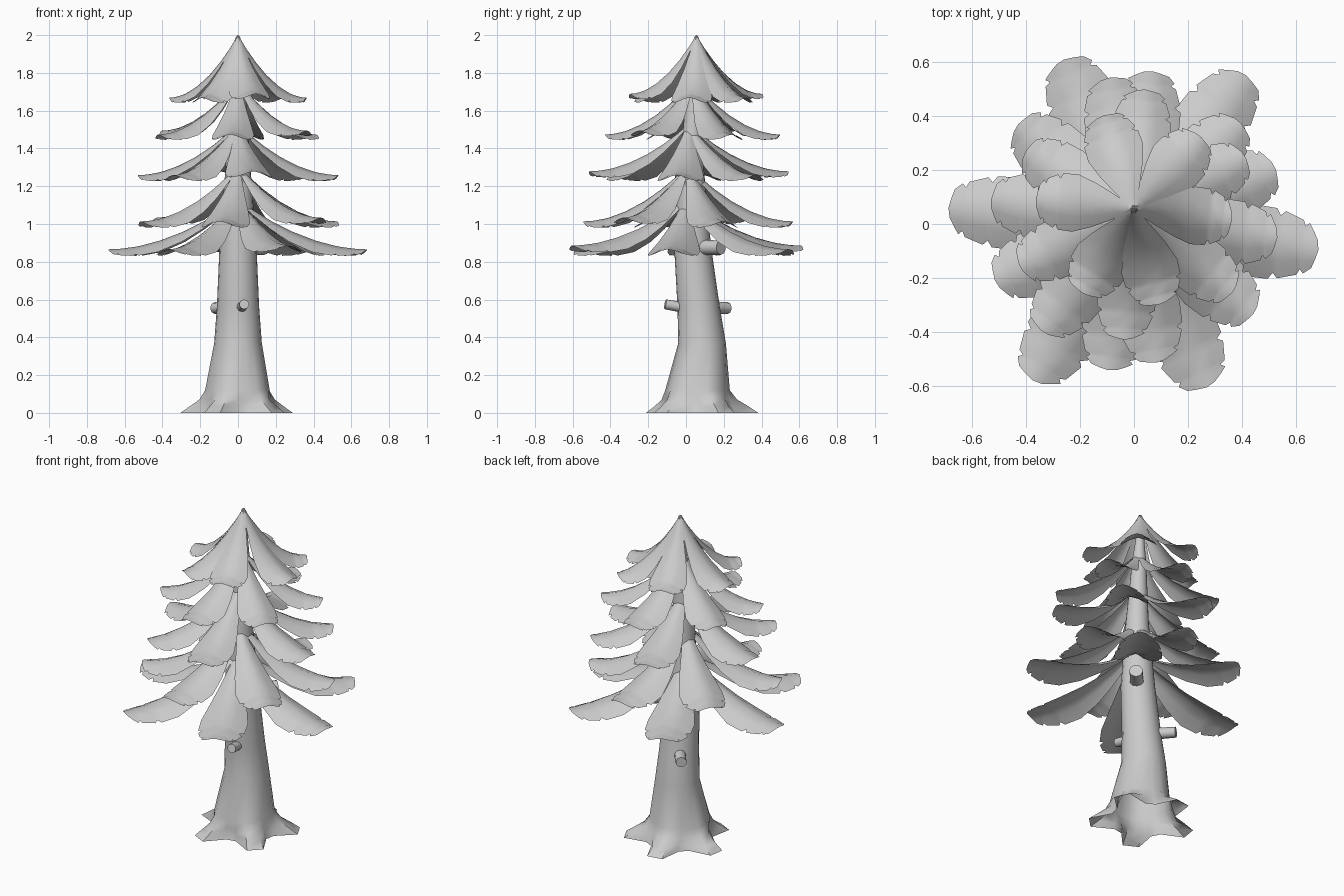
import bpy, bmesh
from math import sin, cos, radians, pi
from mathutils import Vector

if "Cube" in bpy.data.objects:
    bpy.data.objects.remove(bpy.data.objects["Cube"])

grey = bpy.data.materials.new("plain_grey")
grey.use_nodes = True
grey.diffuse_color = (0.6, 0.6, 0.6, 1)
grey.node_tree.nodes["Principled BSDF"].inputs["Base Color"].default_value = (0.6, 0.6, 0.6, 1)


def finish(bm, name, angle):
    mesh = bpy.data.meshes.new(name)
    bm.to_mesh(mesh)
    bm.free()
    mesh.materials.append(grey)
    obj = bpy.data.objects.new(name, mesh)
    bpy.context.collection.objects.link(obj)
    bpy.ops.object.select_all(action='DESELECT')
    obj.select_set(True)
    bpy.context.view_layer.objects.active = obj
    bpy.ops.object.shade_smooth_by_angle(angle=radians(angle))


def bridge(bm, rows, wrap):
    for a, b in zip(rows, rows[1:]):
        n = len(a)
        for i in range(n if wrap else n - 1):
            j = (i + 1) % n
            bm.faces.new((a[i], a[j], b[j], b[i]))


# Trunk: bent, tapering rings, open underneath; five roots flare out at the base
# (height, y centre, radius, root radius)
TRUNK = [(0, .078, .19, .305), (.035, .076, .18, .255), (.07, .066, .175, .205),
         (.12, .058, .168, .174), (.37, .085, .126, .126), (.56, .067, .112, .112),
         (.88, .035, .098, .098), (1.3, .028, .066, .066), (1.7, .045, .04, .04),
         (1.985, .06, .008, .008)]
SIDES = 20
bm = bmesh.new()
rings = []
for z, yc, r, root in TRUNK:
    ring = []
    for i in range(SIDES):
        a = radians(27) + (i - .5) * 2 * pi / SIDES
        rad = root if i % 4 < 2 else r
        ring.append(bm.verts.new((rad * cos(a), yc + rad * sin(a), z)))
    rings.append(ring)
bridge(bm, rings, True)
bm.faces.new(rings[-1])
finish(bm, "trunk", 50)


# Sawn-off branch stubs
def stub(name, start, end, radius):
    start, end = Vector(start), Vector(end)
    axis = end - start
    bm = bmesh.new()
    bmesh.ops.create_cone(bm, cap_ends=True, segments=10, radius1=radius * 1.1,
                          radius2=radius, depth=axis.length)
    turn = axis.to_track_quat('Z', 'Y').to_matrix().to_4x4()
    turn.translation = (start + end) / 2
    bm.transform(turn)
    finish(bm, name, 40)


stub("front_stub", (.01, .03, .55), (.033, -.11, .575), .026)
stub("back_right_stub", (0, .07, .56), (-.122, .222, .555), .031)
stub("back_left_stub", (0, .03, .875), (.14, .185, .875), .038)

# Bough outline: position along the length and relative half width, with side nicks
OUTLINE = [(0, .1), (.12, .28), (.26, .52), (.42, .78), (.6, 1), (.75, .98),
           (.775, .8), (.8, .93), (.9, .76), (.915, .6), (.935, .7)]
ACROSS = [-1, -.5, 0, .5, 1]
TIP = [.975, .99, 1.0, .99, .96]


def bough(bm, angle, yc, length, half, z_top, z_tip, droop):
    ca, sa = cos(angle), sin(angle)

    def point(t, v, w):
        r, s = t * length, v * w * half
        z = z_tip + (z_top - z_tip) * (1 - t) ** 1.9
        z -= droop * w * abs(v) ** 1.5 * (1 - .55 * t)
        return bm.verts.new((r * ca - s * sa, yc + r * sa + s * ca, z))

    rows = [[point(t, v, w) for v in ACROSS] for t, w in OUTLINE]
    rows.append([point(t, v, .52) for t, v in zip(TIP, ACROSS)])
    bridge(bm, rows[::-1], False)


# Tiers of boughs, six in each
# (name, angles, y centre, length, half width, attach height, tip height, droop)
TIERS = [
    ("bottom_boughs", (-8, 53, 113, 175, 237, 294), .0, .69, .135, 1.13, .872, .09),
    ("lower_boughs", (20, 83, 140, 203, 260, 322), .01, .56, .125, 1.31, 1.02, .09),
    ("middle_boughs", (-7, 42, 100, 172, 230, 279), .015, .535, .12, 1.53, 1.265, .085),
    ("upper_boughs", (27, 85, 150, 204, 265, 322), .035, .465, .11, 1.76, 1.48, .08),
    ("top_boughs", (-6, 47, 108, 174, 238, 285), .055, .365, .107, 2.0, 1.675, .08)]
for name, angles, yc, length, half, z_top, z_tip, droop in TIERS:
    bm = bmesh.new()
    for k, angle in enumerate(angles):
        # the bottom tier's back and front boughs are a little shorter
        reach = length * (.96 if name == "bottom_boughs" and k % 3 == 2 else 1)
        lift = .014 if k % 3 == 2 else -.006
        bough(bm, radians(angle), yc, reach, half, z_top, z_tip + lift, droop)
    finish(bm, name, 60)
